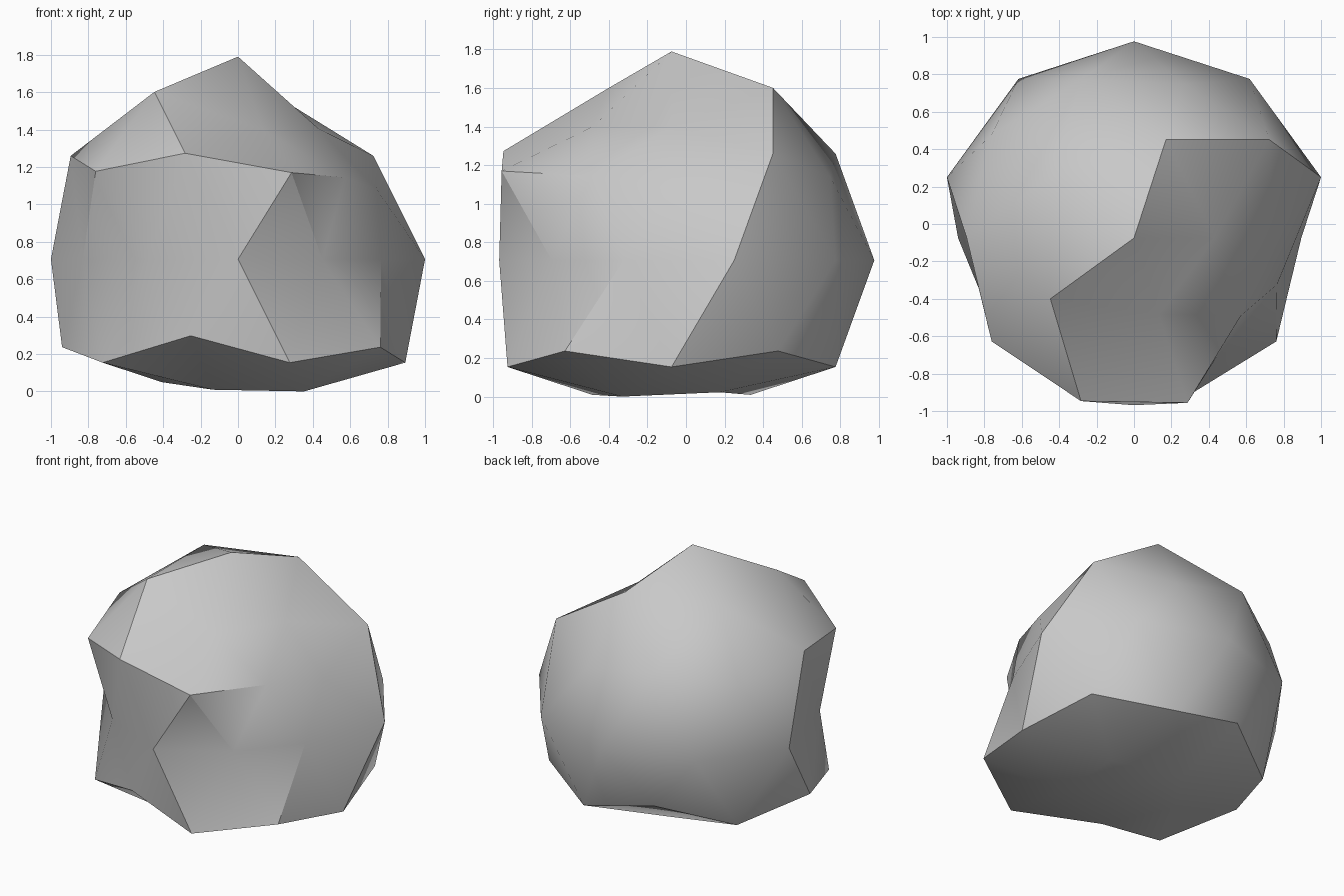
import bpy, bmesh, math
from mathutils import Vector

cube = bpy.data.objects.get("Cube")
if cube:
    bpy.data.objects.remove(cube, do_unlink=True)

RADIUS = 1.0515
CENTRE = Vector((0, -0.075, 0.708))

# Stone material
stone = bpy.data.materials.new("stone_grey")
stone.use_nodes = True
colour = (0.58, 0.58, 0.58, 1)
stone.diffuse_color = colour
stone.node_tree.nodes["Principled BSDF"].inputs["Base Color"].default_value = colour

# Rows of the sphere by elevation; each entry is azimuth: radial factor
POLE, CAP, MID, RING, EQUATOR = 90, 58.3, 31.7, 26.6, 0
chips = [
    # peak and the hollow on the upper left side
    (POLE, {0: 1.03}),
    (CAP, {0: 0.78, -72: 0.775}),
    (MID, {-36: 0.79, -108: 1.025}),
    (RING, {0: 0.79, -72: 0.985, 72: 0.92}),
    # flattened front
    (EQUATOR, {-18: 0.765, -54: 0.73, -90: 0.85, -126: 0.785, -162: 0.83}),
    # worn underside
    (-RING, {-108: 0.87, 108: 0.91}),
    (-CAP, {-36: 0.79, -108: 0.78, 180: 0.735, 108: 0.78, 36: 0.765}),
    (-POLE, {0: 0.63}),
]


def direction(elevation, azimuth):
    e, a = math.radians(elevation), math.radians(azimuth)
    return Vector((math.cos(e) * math.cos(a), math.cos(e) * math.sin(a), math.sin(e)))


# Boulder: a faceted ball with some corners pushed in
bm = bmesh.new()
bmesh.ops.create_icosphere(bm, subdivisions=2, radius=1)
corners = [(v, v.co.copy()) for v in bm.verts]
for elevation, row in chips:
    for azimuth, factor in row.items():
        aim = direction(elevation, azimuth)
        vert, unit = max(corners, key=lambda c: c[1].dot(aim))
        vert.co = unit * factor
for v in bm.verts:
    v.co = v.co * RADIUS + CENTRE
bottom = min(v.co.z for v in bm.verts)
for v in bm.verts:
    v.co.z -= bottom
mesh = bpy.data.meshes.new("boulder")
bm.to_mesh(mesh)
bm.free()
mesh.materials.append(stone)
boulder = bpy.data.objects.new("boulder", mesh)
bpy.context.collection.objects.link(boulder)

# Soft facets with sharp creases
bpy.ops.object.select_all(action="DESELECT")
boulder.select_set(True)
bpy.context.view_layer.objects.active = boulder
bpy.ops.object.shade_smooth_by_angle(angle=math.radians(30))
